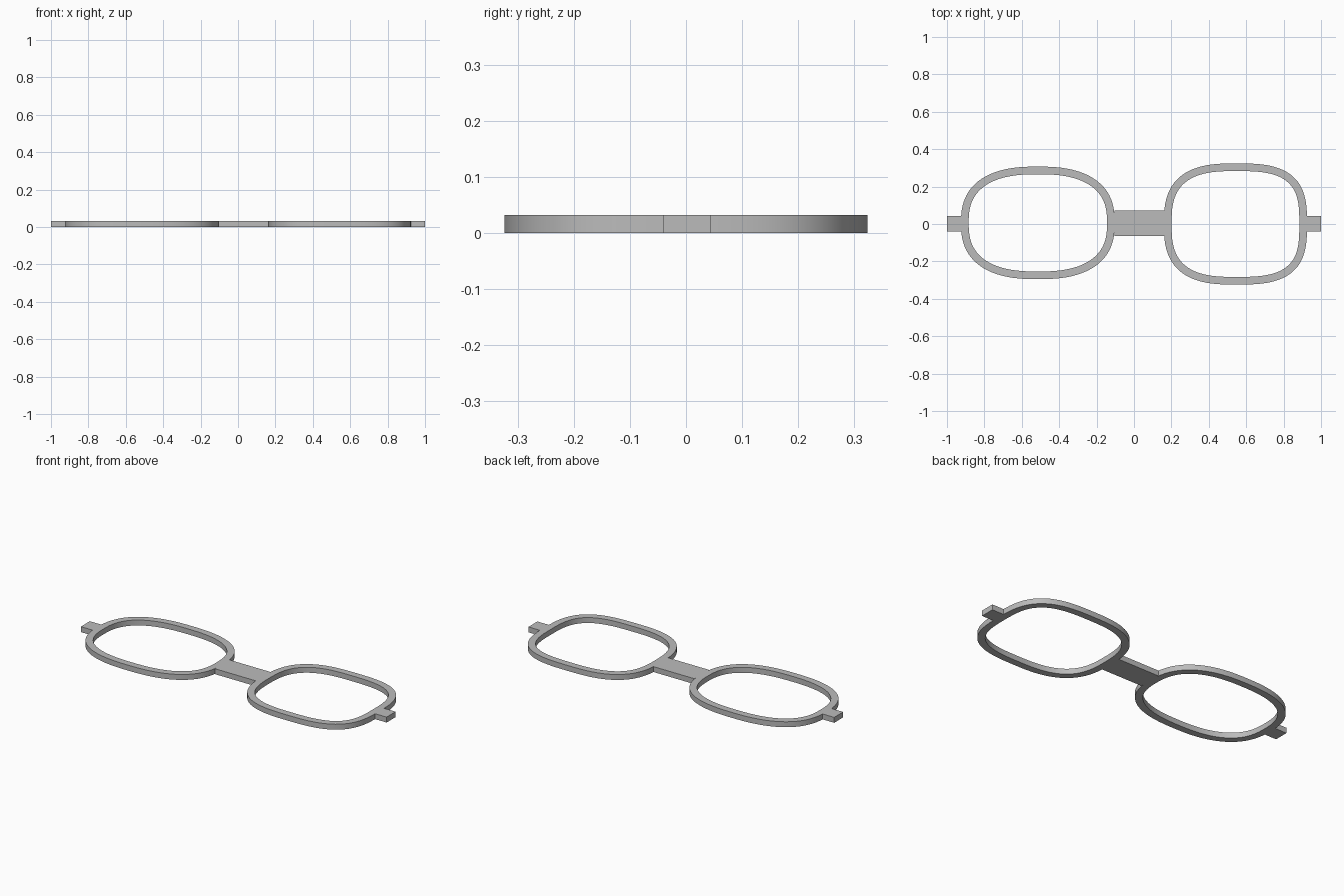
import bpy, bmesh, math

cube = bpy.data.objects.get("Cube")
if cube:
    bpy.data.objects.remove(cube, do_unlink=True)

HEIGHT = 0.032
RIM = 0.041
STEPS = 96

grey = bpy.data.materials.new("frame grey")
grey.use_nodes = True
colour = (0.5, 0.5, 0.5, 1)
grey.diffuse_color = colour
grey.node_tree.nodes["Principled BSDF"].inputs["Base Color"].default_value = colour


def add_object(name, bm):
    bmesh.ops.recalc_face_normals(bm, faces=bm.faces)
    mesh = bpy.data.meshes.new(name)
    bm.to_mesh(mesh)
    bm.free()
    mesh.materials.append(grey)
    obj = bpy.data.objects.new(name, mesh)
    bpy.context.collection.objects.link(obj)
    return obj


def signed_pow(v, p):
    return math.copysign(abs(v) ** p, v)


def outline(x0, x1, y0, y1, n_left, n_right):
    """Rounded lens outline paired with its inward offset."""
    cx, cy, a, b = (x0 + x1) / 2, (y0 + y1) / 2, (x1 - x0) / 2, (y1 - y0) / 2
    for i in range(STEPS):
        t = 2 * math.pi * (i + 0.5) / STEPS
        n = n_right if math.cos(t) > 0 else n_left
        u = signed_pow(math.cos(t), 2 / n)
        v = signed_pow(math.sin(t), 2 / n)
        nx, ny = signed_pow(u, n - 1) / a, signed_pow(v, n - 1) / b
        length = math.hypot(nx, ny)
        x, y = cx + a * u, cy + b * v
        yield (x, y), (x - RIM * nx / length, y - RIM * ny / length)


def add_rim(name, *shape):
    bm = bmesh.new()
    rings = []
    for outer, inner in outline(*shape):
        rings.append([bm.verts.new((*p, z)) for p, z in
                      ((outer, 0), (outer, HEIGHT), (inner, HEIGHT), (inner, 0))])
    for i, ring in enumerate(rings):
        after = rings[(i + 1) % STEPS]
        for k in range(4):
            m = (k + 1) % 4
            bm.faces.new((ring[k], after[k], after[m], ring[m]))
    obj = add_object(name, bm)
    bpy.ops.object.select_all(action="DESELECT")
    obj.select_set(True)
    bpy.context.view_layer.objects.active = obj
    bpy.ops.object.shade_smooth_by_angle(angle=math.radians(30))


def add_bar(name, x0, x1, y0, y1):
    bm = bmesh.new()
    bmesh.ops.create_cube(bm, size=1)
    for v in bm.verts:
        v.co = (x1 if v.co.x > 0 else x0, y1 if v.co.y > 0 else y0,
                HEIGHT if v.co.z > 0 else 0)
    add_object(name, bm)


# Lens rims
add_rim("right_rim", -0.925, -0.103, -0.295, 0.307, 2.5, 2.5)
add_rim("left_rim", 0.16, 0.925, -0.324, 0.324, 2.75, 3.0)

# Nose bridge and hinge tabs
add_bar("bridge", -0.105, 0.19, -0.065, 0.072)
add_bar("right_hinge_tab", -1, -0.9, -0.04, 0.044)
add_bar("left_hinge_tab", 0.9, 1, -0.04, 0.044)
